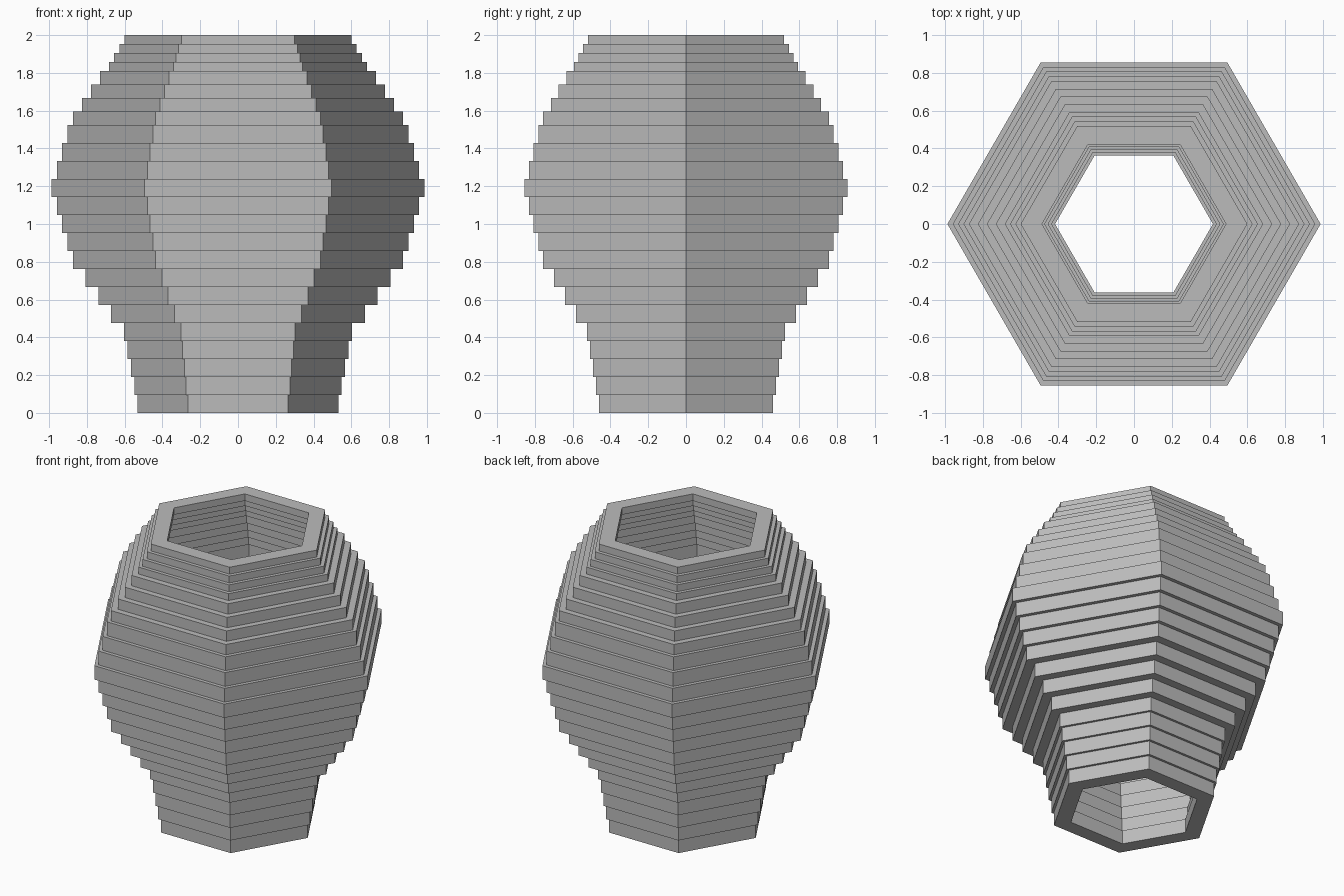
import bpy
import bmesh
from math import cos, sin, tau

cube = bpy.data.objects.get("Cube")
if cube:
    bpy.data.objects.remove(cube, do_unlink=True)

SIDES = 6
WALL = 0.113
UNIT = 2 / 84          # course heights are 4, 3 and 2 units

grey = bpy.data.materials.new("stone grey")
grey.use_nodes = True
colour = (0.5, 0.5, 0.5, 1)
grey.diffuse_color = colour
grey.node_tree.nodes["Principled BSDF"].inputs["Base Color"].default_value = colour


def hex_ring(name, radius, z, height):
    """Open hexagonal ring with a constant wall."""
    bm = bmesh.new()
    loops = []
    for r, h in ((radius, 0), (radius, height), (radius - WALL, height), (radius - WALL, 0)):
        loops.append([bm.verts.new((r * cos(tau * i / SIDES), r * sin(tau * i / SIDES), h))
                      for i in range(SIDES)])
    for a, b in zip(loops, loops[1:] + loops[:1]):
        for i in range(SIDES):
            j = (i + 1) % SIDES
            bm.faces.new((a[i], a[j], b[j], b[i]))
    bmesh.ops.recalc_face_normals(bm, faces=bm.faces)
    mesh = bpy.data.meshes.new(name)
    bm.to_mesh(mesh)
    bm.free()
    mesh.materials.append(grey)
    obj = bpy.data.objects.new(name, mesh)
    obj.location.z = z
    bpy.context.collection.objects.link(obj)


# Radius change from one course to the next: foot, flare, belly, shoulder, neck
radii = [0.531]
for count, step in ((4, 0.0183), (4, 0.0675), (4, 0.0285), (4, -0.0285), (4, -0.0475), (3, -0.028)):
    for _ in range(count):
        radii.append(radii[-1] + step)

# Stack the courses, thinner towards the rim
z = 0
for n, radius in enumerate(radii):
    height = UNIT * (4 if n < 16 else 3 if n < 20 else 2)
    hex_ring(f"vase_ring_{n + 1:02d}", radius, z, height)
    z += height
